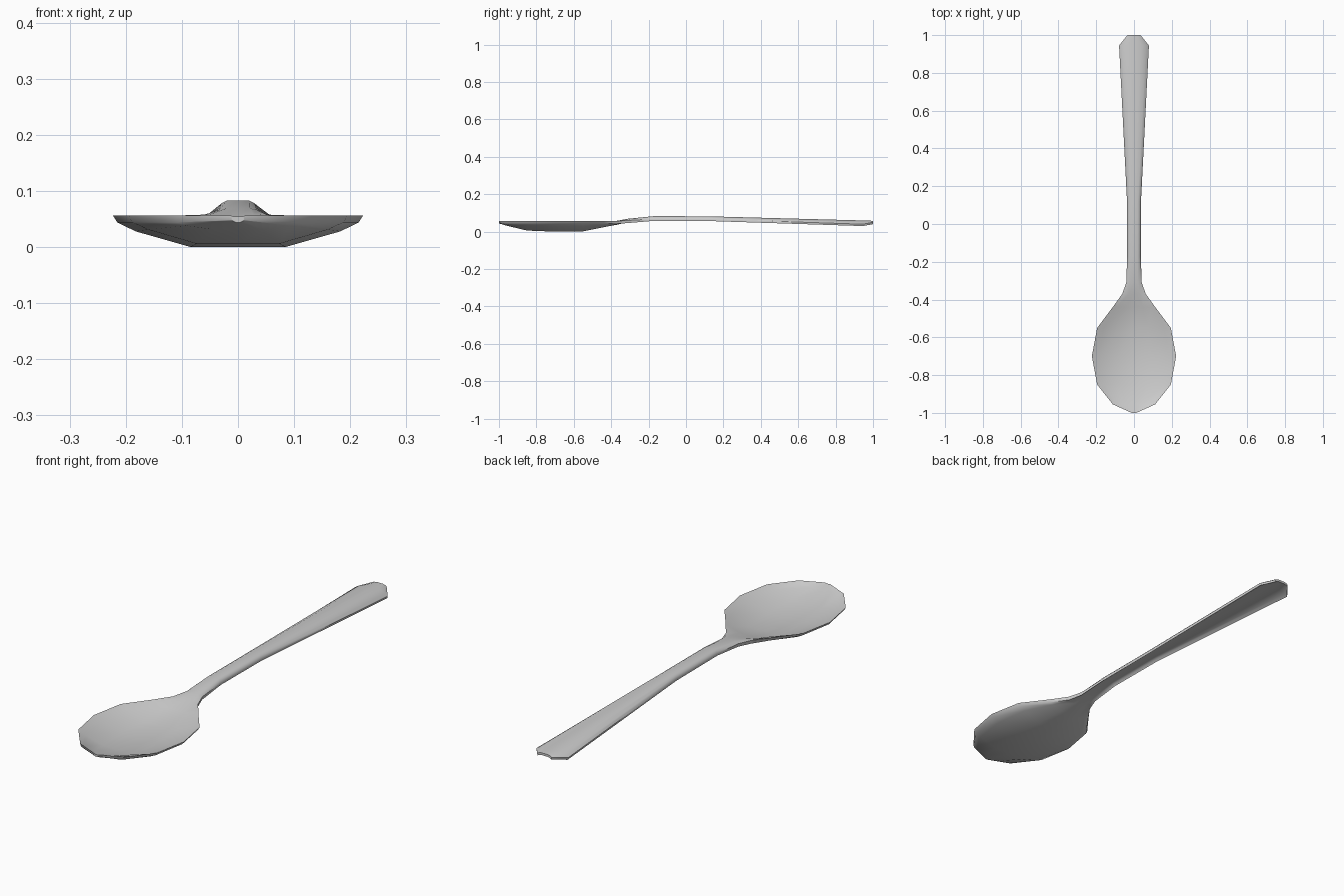
import bpy, bmesh

# polished metal
metal = bpy.data.materials.new("brushed_metal")
metal.diffuse_color = (0.6, 0.6, 0.6, 1)

# cross-sections along y:
# y, half width, mid-column fraction, top z at edge / shoulder / middle, thickness at edge / middle
SECTIONS = [
    (-1.00, 0.012, 0.38, 0.056, 0.055, 0.054, 0.008, 0.010),
    (-0.955, 0.112, 0.38, 0.056, 0.050, 0.043, 0.012, 0.012),
    (-0.85, 0.195, 0.38, 0.056, 0.043, 0.018, 0.012, 0.012),
    (-0.70, 0.223, 0.38, 0.056, 0.040, 0.012, 0.012, 0.012),
    (-0.55, 0.195, 0.38, 0.056, 0.042, 0.014, 0.012, 0.012),
    (-0.44, 0.112, 0.40, 0.056, 0.050, 0.038, 0.013, 0.014),
    (-0.37, 0.062, 0.45, 0.057, 0.058, 0.057, 0.015, 0.020),
    (-0.31, 0.041, 0.50, 0.060, 0.066, 0.069, 0.014, 0.018),
    (-0.17, 0.036, 0.55, 0.068, 0.078, 0.083, 0.010, 0.012),
    (0.12, 0.037, 0.55, 0.067, 0.077, 0.082, 0.010, 0.011),
    (0.945, 0.079, 0.45, 0.040, 0.049, 0.060, 0.010, 0.010),
    (1.00, 0.035, 0.45, 0.050, 0.055, 0.058, 0.010, 0.010),
]

bm = bmesh.new()
rings = []
for y, w, m, ze, zs, zm, te, tm in SECTIONS:
    half = [(1, ze, te), (0.82, zs, te), (m, zm, tm)]
    cols = [(-f, z, t) for f, z, t in half] + [(0, zm, tm)] + half[::-1]
    top = [(f * w, y, z) for f, z, t in cols]
    # underside is slightly narrower at the rim
    low = [(f * w * (0.965 if abs(f) == 1 else 1), y, z - t) for f, z, t in cols]
    rings.append([bm.verts.new(p) for p in top + low[::-1]])

# skin the sections and cap both ends
n = len(rings[0])
for a, b in zip(rings, rings[1:]):
    for i in range(n):
        j = (i + 1) % n
        bm.faces.new((a[i], a[j], b[j], b[i]))
k = n // 2
for r in (rings[0], rings[-1]):
    for i in range(k - 1):
        bm.faces.new((r[i], r[i + 1], r[n - 2 - i], r[n - 1 - i]))
bmesh.ops.recalc_face_normals(bm, faces=bm.faces)

mesh = bpy.data.meshes.new("spoon")
bm.to_mesh(mesh)
bm.free()
mesh.materials.append(metal)
spoon = bpy.data.objects.new("spoon", mesh)
bpy.context.collection.objects.link(spoon)

# smooth surface with crisp rim
bpy.context.view_layer.objects.active = spoon
spoon.select_set(True)
bpy.ops.object.shade_smooth_by_angle(angle=0.8)
